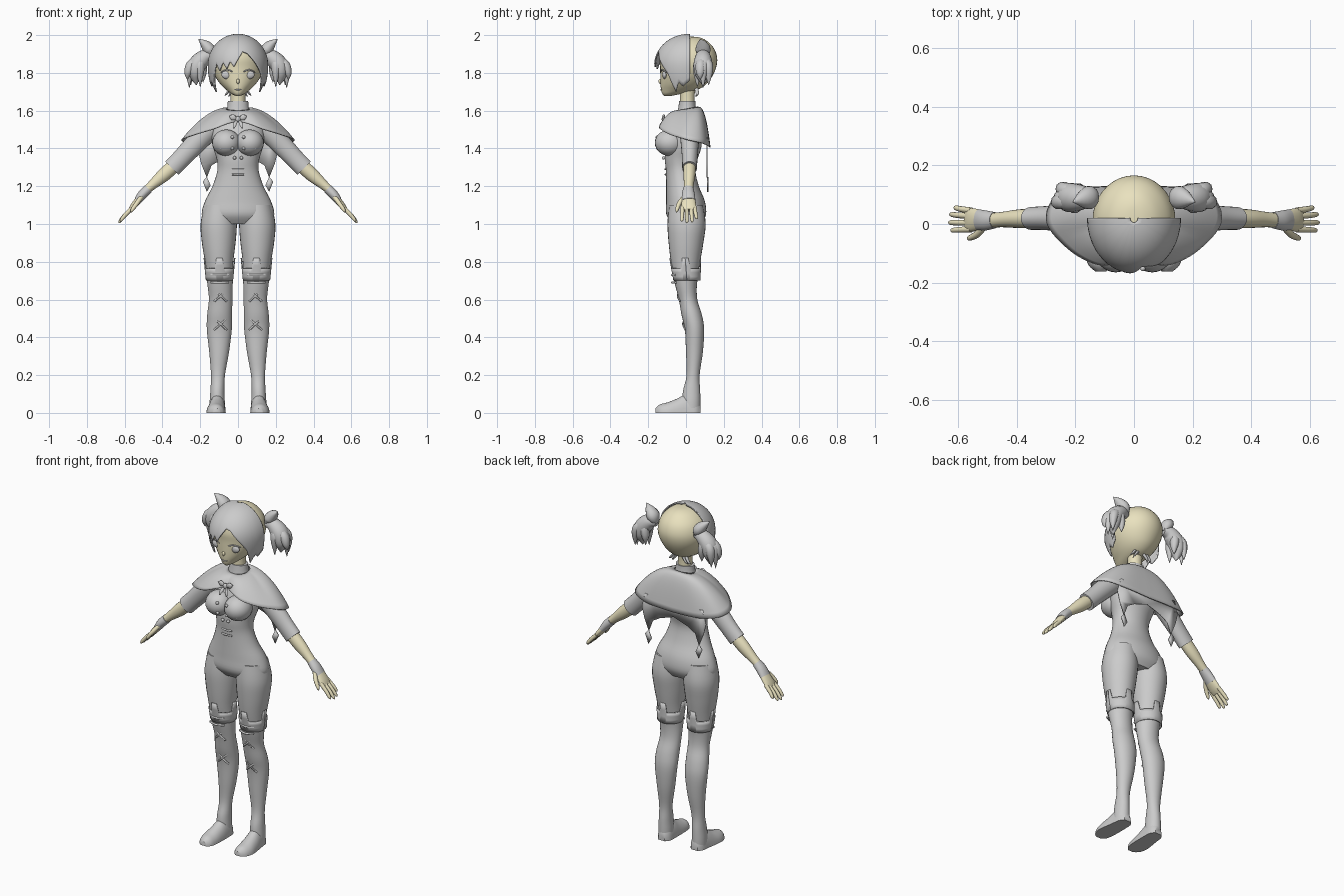
import bpy, bmesh, math
from mathutils import Vector as V

skin = bpy.data.materials.new("skin")
skin.diffuse_color = (0.82, 0.76, 0.52, 1)


def finish(name, bm, mat=None, mirror=False, thick=0):
    bmesh.ops.recalc_face_normals(bm, faces=bm.faces)
    me = bpy.data.meshes.new(name)
    bm.to_mesh(me)
    bm.free()
    ob = bpy.data.objects.new(name, me)
    bpy.context.collection.objects.link(ob)
    if mat:
        me.materials.append(mat)
    if mirror:
        ob.modifiers.new("mirror", "MIRROR")
    if thick:
        ob.modifiers.new("thickness", "SOLIDIFY").thickness = thick
    return ob


def spline(rows, k=4):
    # Catmull-Rom through rows of numbers
    out = []
    for i in range(len(rows) - 1):
        a, b, c, d = (rows[max(0, min(len(rows) - 1, i + j))] for j in (-1, 0, 1, 2))
        for s in range(k):
            t = s / k
            out.append([0.5 * (2*q + (r - p)*t + (2*p - 5*q + 4*r - s2)*t*t + (3*q - p - 3*r + s2)*t**3)
                        for p, q, r, s2 in zip(a, b, c, d)])
    return out + [list(rows[-1])]


def grid(name, rows, closed=False, caps=False, **kw):
    bm = bmesh.new()
    vs = [[bm.verts.new(p) for p in r] for r in rows]
    n = len(rows[0])
    for a, b in zip(vs, vs[1:]):
        for j in range(n if closed else n - 1):
            k = (j + 1) % n
            bm.faces.new((a[j], a[k], b[k], b[j]))
    if caps:
        bm.faces.new(vs[0])
        bm.faces.new(vs[-1])
    return finish(name, bm, **kw)


def ring(c, u, v, n, floor=False):
    pts = [c + u*math.cos(2*math.pi*i/n) + v*math.sin(2*math.pi*i/n) for i in range(n)]
    return [V((p.x, p.y, max(0, p.z))) for p in pts] if floor else pts


def stack(name, rows, n=28, **kw):
    # horizontal ellipses: z, centre x, half width, front y, back y
    rs = [ring(V((x, (f + b)/2, z)), V((max(.002, w), 0, 0)), V((0, max(.002, (b - f)/2), 0)), n)
          for z, x, w, f, b in spline(rows)]
    return grid(name, rs, closed=True, caps=True, **kw)


def tube(name, rows, n=14, k=4, **kw):
    # swept ellipses: x, y, z, radius in plane, radius along y
    rs, pts = [], spline(rows, k)
    for i, p in enumerate(pts):
        t = V(pts[min(i + 1, len(pts) - 1)][:3]) - V(pts[max(i - 1, 0)][:3])
        u = V((0, 1, 0)).cross(t).normalized()
        v = t.cross(u).normalized()
        rs.append(ring(V(p[:3]), u*max(.001, p[3]), v*max(.001, p[4]), n))
    return grid(name, rs, closed=True, caps=True, **kw)


def ball(name, c, r, **kw):
    bm = bmesh.new()
    bmesh.ops.create_uvsphere(bm, u_segments=24, v_segments=14, radius=1)
    for v in bm.verts:
        v.co = V([v.co[i]*r[i] + c[i] for i in range(3)])
    return finish(name, bm, **kw)


def plate(name, pts, y, **kw):
    bm = bmesh.new()
    bm.faces.new([bm.verts.new((x, y, z)) for x, z in pts])
    return finish(name, bm, thick=.006, **kw)


# Torso and bust
stack("torso", [(1.61, 0, .05, -.035, .05), (1.575, 0, .09, -.05, .07), (1.53, 0, .135, -.07, .085),
                (1.46, 0, .14, -.095, .085), (1.40, 0, .13, -.11, .08), (1.34, 0, .112, -.112, .06),
                (1.28, 0, .11, -.106, .05), (1.20, 0, .135, -.105, .068), (1.12, 0, .175, -.105, .1),
                (1.05, 0, .192, -.104, .106), (1.0, 0, .16, -.07, .08)], n=36)
ball("bust", (.062, -.085, 1.43), (.075, .08, .07), mirror=True)

# Thighs, boots and feet
stack("thigh", [(1.1, .095, .083, -.09, .09), (1.0, .102, .096, -.098, .104), (.9, .102, .089, -.092, .092),
                (.8, .1, .075, -.08, .075), (.72, .097, .068, -.065, .06)], mirror=True)
stack("boot", [(.765, .098, .074, -.076, .072), (.68, .095, .067, -.058, .058), (.6, .092, .062, -.038, .06),
               (.52, .097, .066, -.024, .084), (.44, .099, .066, -.006, .096), (.32, .1, .052, 0, .089),
               (.2, .106, .037, .003, .072), (.12, .109, .037, -.015, .075), (.06, .11, .04, -.02, .076),
               (.005, .11, .04, -.02, .075)], mirror=True)
foot = [(.076, .108, .022, .045), (.05, .108, .04, .09), (0, .11, .045, .098), (-.05, .114, .049, .074),
        (-.1, .117, .05, .055), (-.14, .115, .04, .044), (-.162, .113, .018, .025)]
grid("shoe", [ring(V((x, y, 0)), V((w, 0, 0)), V((0, 0, h)), 24, True) for y, x, w, h in spline(foot)],
     closed=True, caps=True, mirror=True)

# Boot cuff with four raised tabs
cuff = []
for i in range(65):
    a = 2*math.pi*i/64
    top = .82 if min(i % 16, 16 - i % 16) <= 2 else .765
    col = []
    for j in range(4):
        z = .7 + (top - .7)*j/3
        r = .072 + (z - .7)*.1
        col.append((.098 + r*math.cos(a), (z - .765)*-.08 + r*math.sin(a), z))
    cuff.append(col)
grid("boot_cuff", cuff, mirror=True, thick=.005)

# Boot lacing
for z, y in ((.62, -.044), (.47, -.016)):
    for s in (1, -1):
        tube("boot_lace", [(.06, y + .013, z - .03*s, .005, .005), (.092, y, z, .005, .005),
                           (.126, y + .013, z + .03*s, .005, .005)], n=8, mirror=True)
for z in (.69, .73):
    tube("boot_strap", [(.05, -.055, z, .006, .006), (.097, -.073, z, .006, .006),
                        (.144, -.055, z, .006, .006)], n=8, mirror=True)

# Sleeves, forearms and hands
tube("sleeve", [(.1, .02, 1.54, .045, .05), (.15, .02, 1.5, .056, .055), (.24, .02, 1.41, .054, .046),
                (.3, .02, 1.347, .05, .041), (.35, .019, 1.296, .05, .039)], n=24, mirror=True)
tube("forearm", [(.32, .019, 1.325, .036, .034), (.39, .018, 1.262, .036, .032), (.45, .015, 1.21, .026, .026),
                 (.49, .012, 1.175, .021, .025)], n=20, mat=skin, mirror=True)
tube("glove_band", [(.475, .013, 1.187, .025, .028), (.505, .012, 1.157, .025, .034),
                    (.53, .014, 1.125, .021, .036)], n=20, mirror=True)
tube("palm", [(.49, .012, 1.175, .019, .024), (.525, .014, 1.13, .019, .035), (.555, .014, 1.093, .016, .04),
              (.572, .014, 1.072, .01, .036)], n=20, mat=skin, mirror=True)
for y, l in ((-.018, .9), (.004, 1), (.027, .95), (.046, .75)):
    tube("finger", [(.555, y, 1.09, .011, .011), (.555 + .045*l, y*1.1, 1.09 - .045*l, .011, .01),
                    (.555 + .07*l, y*1.2, 1.09 - .076*l, .008, .008),
                    (.555 + .076*l, y*1.2, 1.09 - .085*l, .002, .002)], n=10, mat=skin, mirror=True)
tube("thumb", [(.51, -.008, 1.145, .012, .012), (.535, -.035, 1.11, .012, .012), (.56, -.048, 1.075, .009, .009),
               (.565, -.05, 1.062, .002, .002)], n=10, mat=skin, mirror=True)

# Shoulder cape with a lower hem at the back
hem = spline([(0, -.105, 1.545), (.06, -.135, 1.53), (.13, -.138, 1.505), (.22, -.09, 1.478),
              (.297, 0, 1.45), (.275, .085, 1.43), (.17, .124, 1.412), (0, .13, 1.405)], 6)
cape = []
for j in range(13):
    t, row = j/12, []
    for i, (x, y, z) in enumerate(hem):
        f = math.pi*i/(len(hem) - 1)
        x0, y0, z0 = .06*math.sin(f), .012 - .05*math.cos(f), 1.612 - .01*math.cos(f)
        e = t**(1 - .4*abs(math.cos(f)))
        row.append((x0 + (x - x0)*e, y0 + (y - y0)*e, z0 + (z - z0)*t**1.6))
    cape.append(row)
grid("cape", cape, mirror=True, thick=.006)

# Hanging back panel with diamond pendants
plate("back_panel", [(0, 1.46), (.19, 1.46), (.21, 1.38), (.195, 1.32), (.165, 1.245), (.14, 1.31), (.09, 1.34), (0, 1.37)],
      .115, mirror=True)
plate("pendant", [(.165, 1.25), (.187, 1.225), (.165, 1.17), (.145, 1.205)], .118, mirror=True)

# Collar, bow and bodice trim
stack("collar", [(1.59, 0, .062, -.045, .06), (1.62, 0, .056, -.04, .052), (1.65, 0, .054, -.036, .05)])
ball("bow_knot", (0, -.117, 1.555), (.014, .012, .016))
tube("bow_loop", [(.005, -.115, 1.555, .004, .006), (.028, -.118, 1.565, .016, .008),
                  (.045, -.115, 1.57, .003, .005)], mirror=True)
tube("bow_tail", [(.005, -.118, 1.55, .006, .004), (.018, -.135, 1.525, .009, .004),
                  (.022, -.14, 1.505, .003, .003)], mirror=True)
for x, y, z in ((.03, -.148, 1.40), (.09, -.14, 1.40), (.03, -.152, 1.46), (.018, -.118, 1.35)):
    ball("button", (x, y, z), (.009, .009, .009), mirror=True)
for z in (1.262, 1.29):
    tube("bodice_clasp", [(-.032, -.103, z, .005, .005), (0, -.109, z, .005, .005), (.032, -.103, z, .005, .005)], n=8)

# Neck and head
stack("neck", [(1.58, 0, .044, -.036, .05), (1.66, 0, .039, -.032, .045), (1.74, 0, .042, -.035, .05)], mat=skin)
stack("head", [(1.678, 0, .012, -.115, -.08), (1.69, 0, .036, -.126, -.02), (1.71, 0, .062, -.132, .06),
               (1.74, 0, .093, -.135, .107), (1.78, 0, .12, -.136, .138), (1.83, 0, .138, -.137, .16),
               (1.88, 0, .14, -.14, .165), (1.93, 0, .122, -.125, .148), (1.97, 0, .082, -.085, .11),
               (1.988, 0, .04, -.03, .07), (1.992, 0, .005, .01, .03)], n=36, mat=skin)
ball("nose", (0, -.135, 1.755), (.009, .011, .013), mat=skin)
ball("eye", (.06, -.113, 1.79), (.028, .013, .022), mirror=True)
tube("eyelash", [(.03, -.132, 1.807, .003, .003), (.06, -.125, 1.816, .004, .004),
                 (.09, -.104, 1.803, .003, .003)], n=8, mirror=True)
tube("mouth", [(-.02, -.128, 1.714, .002, .003), (0, -.133, 1.711, .004, .003), (.02, -.128, 1.714, .002, .003)], n=8)

# Front hair shell with jagged fringe and side locks
fringe = [(-90, 1.76), (-78, 1.73), (-70, 1.75), (-62, 1.70), (-52, 1.8), (-46, 1.85), (-38, 1.81), (-30, 1.855),
          (-22, 1.82), (-15, 1.86), (-8, 1.83), (0, 1.87), (10, 1.91), (20, 1.90), (30, 1.87), (42, 1.83),
          (52, 1.79), (62, 1.70), (70, 1.75), (78, 1.73), (90, 1.76)]
hair = []
for d in range(-90, 91, 2):
    a, z1 = next((p, q) for p, q in zip(fringe, fringe[1:]) if p[0] <= d <= q[0])
    low = a[1] + (z1[1] - a[1])*(d - a[0])/(z1[0] - a[0])
    col = []
    for j in range(19):
        s = 1 - (1 - j/18)**2 if j < 0 else (j/18)**1.7
        z = 1.9995 + (low - 1.9995)*s
        h = z - 1.84
        f = math.sqrt(max(0, 1 - (h/.16)**2)) if h > 0 else 1 - 9*h*h
        r = math.radians(d)
        col.append((.153*math.sin(r)*f, .02 - .182*math.cos(r)*f, z))
    hair.append(col)
grid("front_hair", hair, thick=-.007)

# Side tails, hair ribbons and nape wisps
tube("tail_core", [(.13, .085, 1.885, .02, .025), (.17, .09, 1.885, .04, .04), (.215, .09, 1.845, .047, .05),
                   (.225, .09, 1.79, .035, .042), (.22, .09, 1.735, .002, .004)], n=18, mirror=True)
for x, y, z in ((.268, .075, 1.765), (.25, .12, 1.735), (.2, .06, 1.725), (.185, .115, 1.75), (.258, .09, 1.72)):
    tube("tail_strand", [(.165, .09, 1.885, .012, .012), (.2 + (x - .2)*.6, .09 + (y - .09)*.8, 1.85, .026, .026),
                         (.2 + (x - .2)*.95, y, 1.80, .02, .022), (x, y, z, .001, .001)], n=10, mirror=True)
tube("hair_ribbon", [(.135, .085, 1.885, .014, .022), (.15, .09, 1.92, .032, .04), (.175, .085, 1.95, .025, .03),
                     (.208, .075, 1.978, .002, .002)], n=14, mirror=True)
for x, z in ((.05, 1.672), (.07, 1.682)):
    tube("nape_wisp", [(x - .03, .055, 1.715, .008, .01), (x - .01, .06, 1.69, .006, .008),
                       (x, .05, z, .001, .001)], n=8, mirror=True)

bpy.ops.object.select_all(action="SELECT")
bpy.context.view_layer.objects.active = bpy.context.selected_objects[0]
bpy.ops.object.shade_smooth_by_angle(angle=math.radians(45))
